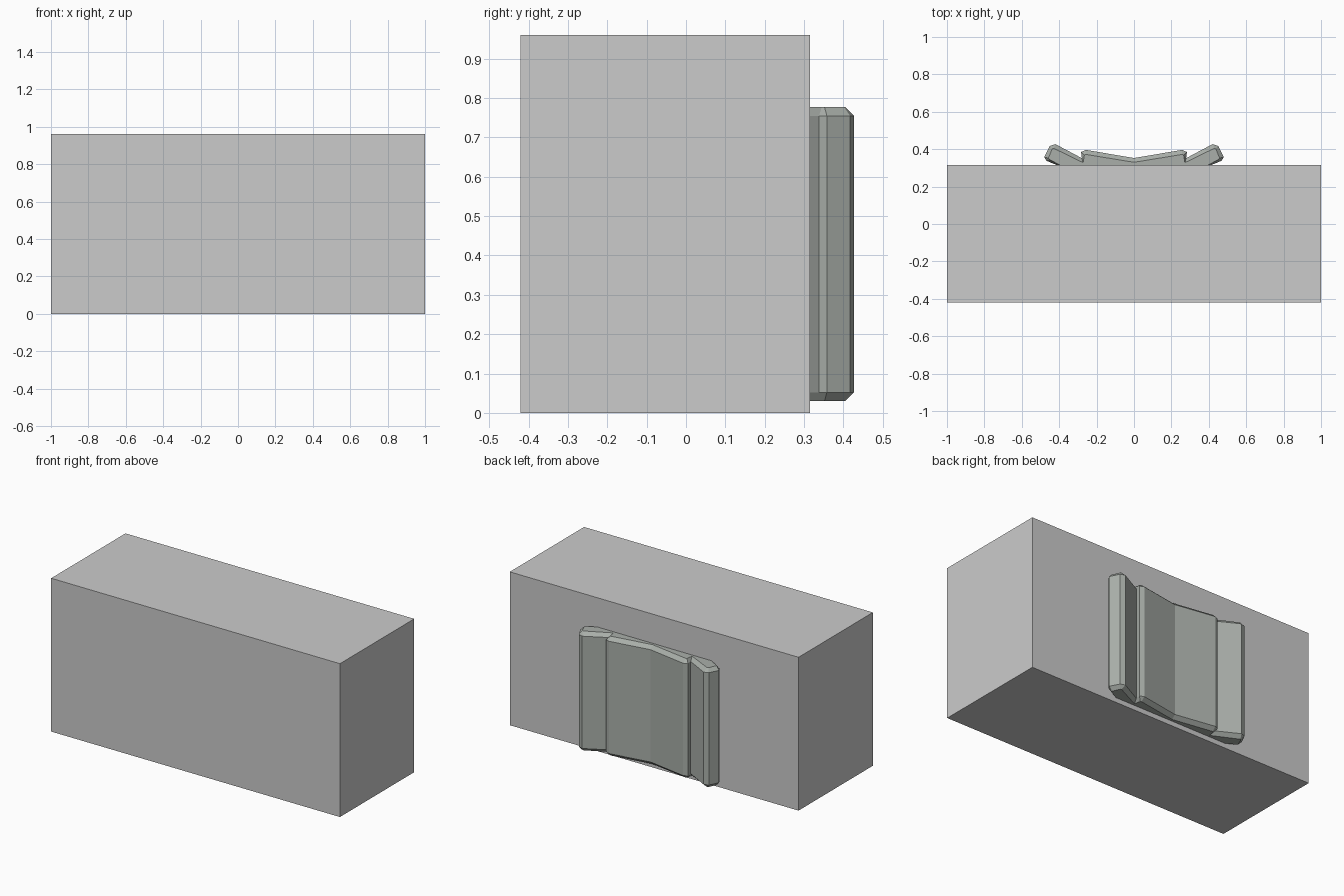
import bpy
import bmesh

if "Cube" in bpy.data.objects:
    bpy.data.objects.remove(bpy.data.objects["Cube"])


def make_object(name, bm, color=None):
    bmesh.ops.recalc_face_normals(bm, faces=bm.faces[:])
    mesh = bpy.data.meshes.new(name)
    bm.to_mesh(mesh)
    bm.free()
    obj = bpy.data.objects.new(name, mesh)
    bpy.context.collection.objects.link(obj)
    if color:
        mat = bpy.data.materials.new(name + "_material")
        mat.diffuse_color = color
        mat.use_nodes = True
        mat.node_tree.nodes["Principled BSDF"].inputs["Base Color"].default_value = mat.diffuse_color
        mesh.materials.append(mat)
    return obj


def loft(name, rings, color=None, caps=True):
    """Join (outline, z) rings of equal length into one shell."""
    bm = bmesh.new()
    loops = [[bm.verts.new((x, y, z)) for x, y in pts] for pts, z in rings]
    n = len(loops[0])
    for low, high in zip(loops, loops[1:]):
        for i in range(n):
            j = (i + 1) % n
            bm.faces.new((low[i], low[j], high[j], high[i]))
    if caps:
        bm.faces.new(loops[0][::-1])
        bm.faces.new(loops[-1])
    return make_object(name, bm, color)


def rectangle(inset=0.0):
    x, y0, y1 = 1.0 - inset, -0.42 + inset, 0.315 - inset
    return [(-x, y0), (x, y0), (x, y1), (-x, y1)]


def mirrored(half):
    # half outline starts on the centre line
    return half + [(-x, y) for x, y in reversed(half[1:])]


# Main block
loft("body_block", [(rectangle(), 0.0), (rectangle(), 0.96)])

# Thin orange band lying flush in the sides, just under the top
band = rectangle(0.0003)
loft("seam_band", [(band, 0.89), (band, 0.93)], (0.8, 0.5, 0.15, 1), caps=False)

# Winged back plate: full outline in the middle, smaller outline at the ends
outer = mirrored([(0, .353), (.257, .396), (.283, .385), (.279, .352), (.42, .427),
                  (.45, .417), (.48, .358), (.468, .338), (.40, .31)])
inner = mirrored([(0, .33), (.258, .372), (.265, .369), (.272, .328), (.43, .405),
                  (.437, .402), (.458, .352), (.452, .345), (.385, .31)])
loft("back_plate",
     [(inner, 0.03), (outer, 0.052), (outer, 0.755), (inner, 0.777)],
     (0.40, 0.43, 0.40, 1))
